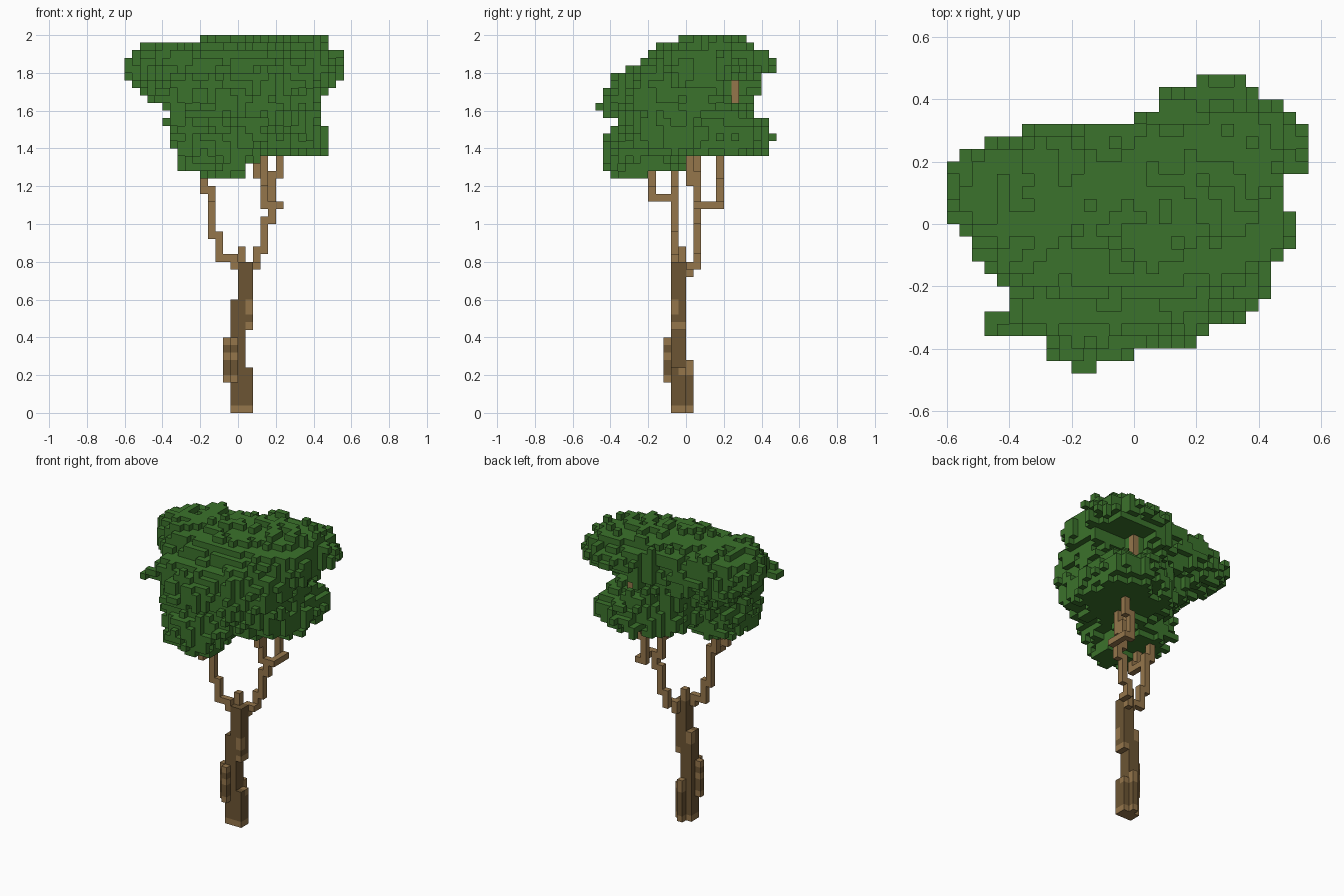
import bpy, bmesh, random
from mathutils import Vector, noise

if "Cube" in bpy.data.objects:
    bpy.data.objects.remove(bpy.data.objects["Cube"], do_unlink=True)

random.seed(4)
UNIT = 0.04  # edge of one block; all positions below are in blocks


def material(name, rgb):
    mat = bpy.data.materials.new(name)
    mat.use_nodes = True
    mat.diffuse_color = (*rgb, 1)
    mat.node_tree.nodes["Principled BSDF"].inputs["Base Color"].default_value = (*rgb, 1)
    return mat


leaf_green = material("leaf green", (0.044, 0.170, 0.025))
dark_bark = material("dark bark", (0.150, 0.091, 0.034))
light_bark = material("light bark", (0.300, 0.182, 0.071))


def box(x, y, z):
    return {(i, j, k) for i in range(*x) for j in range(*y) for k in range(*z)}


def path(*points):
    """Blocks along a stepped line: sideways moves first, then up."""
    cells = {points[0]}
    for start, end in zip(points, points[1:]):
        at = list(start)
        for axis in range(3):
            while at[axis] != end[axis]:
                at[axis] += 1 if end[axis] > at[axis] else -1
                cells.add(tuple(at))
    return cells


def build(name, cells, solid, mats, pick=lambda cell: 0):
    """Mesh the outer faces of the cells, leaving out faces hidden by solid."""
    bm = bmesh.new()
    verts = {}

    def corner(p):
        if p not in verts:
            verts[p] = bm.verts.new(Vector(p) * UNIT)
        return verts[p]

    for cell in sorted(cells):
        for axis in range(3):
            b, c = (axis + 1) % 3, (axis + 2) % 3
            for side in (0, 1):
                near = list(cell)
                near[axis] += 2 * side - 1
                if tuple(near) in solid:
                    continue
                ring = []
                for db, dc in ((0, 0), (1, 0), (1, 1), (0, 1)):
                    p = list(cell)
                    p[axis] += side
                    p[b] += db
                    p[c] += dc
                    ring.append(corner(tuple(p)))
                face = bm.faces.new(ring if side else ring[::-1])
                face.material_index = pick(cell)
    mesh = bpy.data.meshes.new(name)
    bm.to_mesh(mesh)
    bm.free()
    for mat in mats:
        mesh.materials.append(mat)
    obj = bpy.data.objects.new(name, mesh)
    bpy.context.collection.objects.link(obj)


# Trunk: a narrow core with knobbly bark around it, light at the ends of each ridge
core = box((0, 1), (-2, 0), (0, 20)) | box((1, 2), (-2, 0), (0, 6))
core |= box((1, 2), (-2, 0), (11, 20)) | box((-1, 0), (-2, 0), (0, 15))
core |= box((0, 1), (0, 1), (0, 7))
knobs = box((-2, -1), (-2, -1), (4, 10)) | box((-1, 0), (-3, -2), (4, 10))
tip = box((0, 1), (-1, 0), (20, 22))
trunk = core | knobs | tip
light = tip | box((-1, 2), (-2, 1), (0, 1)) | {c for c in knobs if c[2] in (4, 7, 9)}
light |= box((1, 2), (-2, 0), (11, 12)) | box((1, 2), (-2, -1), (13, 15))
light |= box((0, 1), (0, 1), (5, 7)) | box((-1, 0), (-1, 0), (13, 15))
light |= box((1, 2), (-1, 0), (5, 6))

# Branches: one fork to the front right, one to the back left
branches = path((-1, -2, 19), (-1, -2, 20), (-3, -2, 20), (-3, -2, 23), (-4, -2, 23),
                (-4, -2, 29), (-5, -2, 29), (-5, -2, 36))
branches |= path((-4, -2, 28), (-4, -5, 29), (-5, -5, 29), (-5, -5, 34))
branches |= path((1, 0, 18), (1, 0, 19), (2, 1, 19), (2, 1, 21), (3, 1, 21), (3, 1, 25),
                 (4, 1, 25), (4, 1, 27), (5, 1, 27), (5, 4, 27), (4, 4, 28), (4, 4, 31),
                 (5, 4, 31), (5, 4, 36), (5, 6, 37), (5, 6, 44))
branches |= path((4, 1, 27), (3, 1, 28), (3, 1, 30), (3, 0, 30), (3, 0, 35))
branches |= path((3, 1, 29), (3, 1, 31), (2, 1, 31), (2, 1, 36))
branches -= trunk
wood = trunk | branches

# Canopy limits: x and y spans of each layer, then x spans of each row from front to back
LOW, FRONT = 31, -12
layers = [
    (-5, 1, -11, -5), (-8, 1, -11, 1), (-8, 3, -11, 2), (-8, 12, -11, 11), (-9, 12, -11, 11),
    (-9, 13, -11, 12), (-9, 12, -10, 11), (-10, 11, -9, 11), (-9, 11, -11, 9), (-10, 11, -12, 9),
    (-12, 11, -11, 9), (-13, 15, -11, 10), (-14, 14, -10, 10), (-15, 14, -10, 10),
    (-15, 14, -8, 12), (-15, 14, -6, 12), (-14, 14, -5, 11), (-13, 12, -4, 9), (-5, 12, -1, 8)]
rows = [
    (-5, -3), (-7, 0), (-7, 6), (-12, 6), (-12, 9), (-10, 10), (-10, 11), (-11, 11),
    (-12, 11), (-13, 12), (-13, 13), (-14, 15), (-15, 13), (-15, 12), (-15, 12), (-15, 12),
    (-15, 14), (-14, 14), (-14, 14), (-9, 14), (0, 13), (2, 12), (2, 10), (5, 9)]

# Canopy clumps: centre and radii
clumps = [
    ((-3, -5, 35), (6.5, 6.8, 5.5)),     # low front
    ((4.5, 2.5, 36.5), (7.6, 8.8, 5)),   # low back
    ((-3, -4, 41), (7.8, 7.8, 5)),       # middle front
    ((3.5, -1.5, 41), (8.5, 8.5, 6.5)),  # middle left
    ((-6.5, 1, 45.5), (9, 7.3, 4.2)),    # upper right
    ((5, 3.5, 45.5), (9.5, 8.5, 4.6)),   # upper left
    ((0, 1, 45), (12, 8.3, 5)),          # crown
]
steps = [(1, 0, 0), (-1, 0, 0), (0, 1, 0), (0, -1, 0), (0, 0, 1), (0, 0, -1)]


def neighbours(cell):
    return [tuple(a + b for a, b in zip(cell, step)) for step in steps]


def allowed(p):
    x, y, z = p
    x0, x1, y0, y1 = layers[z - LOW]
    r0, r1 = rows[y - FRONT]
    if 41 <= z <= 43 and ((x > 5 and y > 4) or (x > 3 and y > 6)):
        return False  # open pocket between the upper and lower clumps
    return max(x0, r0) <= x < min(x1, r1) and y0 <= y < y1


def depth(p):
    """Below zero inside the rough surface of the clumps."""
    level = min(sum(abs((a + 0.5 - c) / r) ** 2.2 for a, c, r in zip(p, centre, radii))
                for centre, radii in clumps)
    return level - 1 - 0.5 * noise.noise(Vector(p) * 0.47)


room = {p for p in box((-15, 15), (-12, 12), (31, 50)) if allowed(p)}
field = {}
for p in sorted(room):
    at_limit = any(n not in room for n in neighbours(p))
    field[p] = depth(p) + random.uniform(-0.2, 0.2) + 0.25 * at_limit
leaves = {p for p in room if field[p] < 0}

# Twigs of leaf that carry the canopy out to its limits along each axis
for axis in range(3):
    lines = {}
    for p in sorted(room):
        lines.setdefault(p[:axis] + p[axis + 1:], []).append(p)
    for line in lines.values():
        if not leaves.intersection(line):
            leaves.add(min(line, key=field.get))
leaves -= wood


# Fill enclosed holes and drop floating blocks
def flood(seed, cells):
    seen, todo = {seed}, [seed]
    while todo:
        for near in neighbours(todo.pop()):
            if near in cells and near not in seen:
                seen.add(near)
                todo.append(near)
    return seen


space = box((-17, 17), (-14, 14), (29, 52))
outside = flood((-17, -14, 29), space - leaves - wood)
leaves = flood((0, 0, 40), space - outside) - wood
solid = wood | leaves

build("trunk", trunk, solid, [dark_bark, light_bark], lambda cell: int(cell in light))
build("branches", branches, solid, [light_bark])
build("canopy", leaves, solid, [leaf_green])
